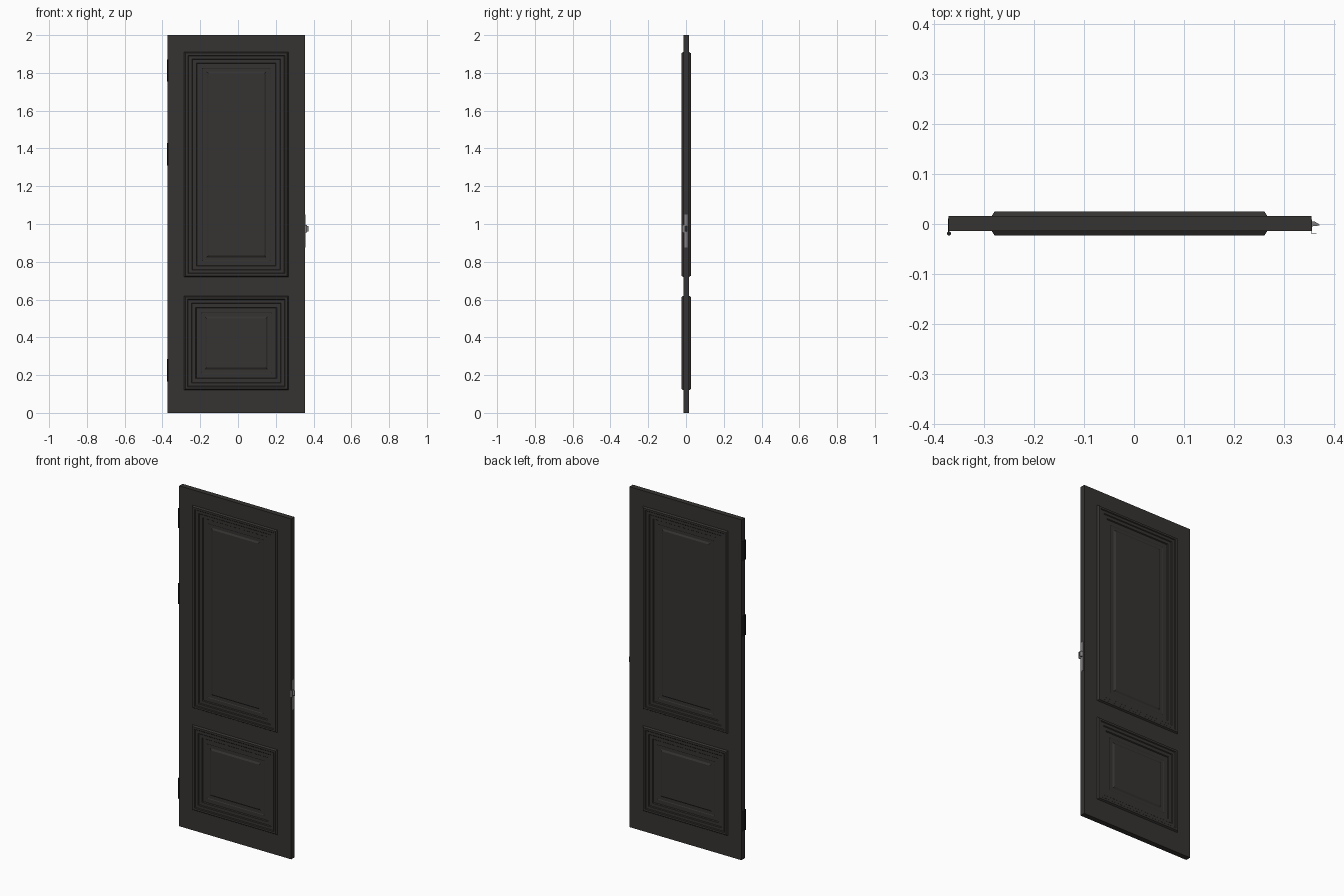
import bpy, bmesh, math
from mathutils import Vector

if "Cube" in bpy.data.objects:
    bpy.data.objects.remove(bpy.data.objects["Cube"])

YC, HALF = 0.001, 0.0155            # slab centre plane and half thickness
XL, XR, PL, PR = -0.372, 0.356, -0.285, 0.267


def material(name, rgb):
    m = bpy.data.materials.new(name)
    m.diffuse_color = (*rgb, 1)
    m.use_nodes = True
    m.node_tree.nodes["Principled BSDF"].inputs["Base Color"].default_value = m.diffuse_color
    return m


WOOD = material("dark_paint", (0.036, 0.033, 0.031))
IRON = material("black_iron", (0.012, 0.012, 0.012))
STEEL = material("steel", (0.22, 0.21, 0.21))


def make(name, bm, mat):
    bmesh.ops.remove_doubles(bm, verts=bm.verts, dist=1e-5)
    bmesh.ops.recalc_face_normals(bm, faces=bm.faces)
    me = bpy.data.meshes.new(name)
    bm.to_mesh(me)
    bm.free()
    me.materials.append(mat)
    ob = bpy.data.objects.new(name, me)
    bpy.context.collection.objects.link(ob)
    return ob


def box(name, lo, hi, mat):
    bm = bmesh.new()
    bmesh.ops.create_cube(bm, size=1)
    for v in bm.verts:
        v.co = Vector([lo[i] + (v.co[i] + 0.5) * (hi[i] - lo[i]) for i in range(3)])
    return make(name, bm, mat)


# Stepped moulding: (fraction of inset, height above the slab face)
PROFILE = [(0, 0), (.05, .009), (.15, .009), (.18, .005), (.32, .005), (.35, .001),
           (.51, .001), (.54, -.004), (.74, -.004), (.77, -.006), (.92, -.006), (1, 0)]
XS = [XL, PL, PR, XR]
ZS = [0, 0.12, 0.62, 0.72, 1.91, 2.0]
PANELS = {1: (0.12, 0.12), 3: (0.128, 0.112)}   # row: inset in x, inset in z


def rect(bm, x0, x1, z0, z1, y):
    return [bm.verts.new((x, y, z)) for x, z in ((x0, z0), (x1, z0), (x1, z1), (x0, z1))]


# Door leaf: both faces with moulded panels
bm = bmesh.new()
for side in (-1, 1):
    y = YC + side * HALF
    for i in range(3):
        for j in range(5):
            x0, x1, z0, z1 = XS[i], XS[i + 1], ZS[j], ZS[j + 1]
            if i == 1 and j in PANELS:
                dx, dz = PANELS[j]
                loops = [rect(bm, x0 + f * dx, x1 - f * dx, z0 + f * dz, z1 - f * dz,
                              y + side * h) for f, h in PROFILE]
                for a, b in zip(loops, loops[1:]):
                    for k in range(4):
                        n = (k + 1) % 4
                        bm.faces.new((a[k], a[n], b[n], b[k]))
                bm.faces.new(loops[-1])
            else:
                bm.faces.new(rect(bm, x0, x1, z0, z1, y))
# Door edges
bmesh.ops.remove_doubles(bm, verts=bm.verts, dist=1e-5)
bmesh.ops.bridge_loops(bm, edges=[e for e in bm.edges if e.is_boundary])
make("door_leaf", bm, WOOD)


# Hinges: knuckle barrel and leaf let into the edge
def hinge(n, z0, z1):
    bm = bmesh.new()
    bmesh.ops.create_cone(bm, cap_ends=True, segments=16, radius1=0.004, radius2=0.004,
                          depth=z1 - z0)
    bmesh.ops.translate(bm, verts=bm.verts, vec=(-0.371, YC - 0.020, (z0 + z1) / 2))
    ob = make(f"hinge_barrel_{n}", bm, IRON)
    for p in ob.data.polygons:
        p.use_smooth = len(p.vertices) == 4
    box(f"hinge_leaf_{n}", (XL - 0.001, YC - 0.018, z0), (XL + 0.001, YC + 0.010, z1), IRON)


for n, (z0, z1) in enumerate([(0.165, 0.285), (1.31, 1.43), (1.755, 1.87)]):
    hinge(n, z0, z1)

# Lock face plate
box("lock_plate", (XR - 0.002, -0.009, 0.875), (XR + 0.001, 0.009, 1.05), STEEL)

# Bevelled latch bolt
bm = bmesh.new()
outline = [(XR - 0.002, -0.005), (XR + 0.016, -0.003), (XR + 0.016, -0.001),
           (XR + 0.006, 0.005), (XR - 0.002, 0.005)]
f = bm.faces.new([bm.verts.new((x, y, 0.96)) for x, y in outline])
top = bmesh.ops.extrude_face_region(bm, geom=[f])["geom"]
bmesh.ops.translate(bm, verts=[v for v in top if isinstance(v, bmesh.types.BMVert)],
                    vec=(0, 0, 0.03))
make("latch_bolt", bm, STEEL)

# Strike lip at the front corner
box("strike_leaf", (XR, -0.019, 0.955), (XR + 0.0012, -0.009, 0.995), STEEL)
box("strike_lip", (XR, -0.020, 0.955), (XR + 0.010, -0.019, 0.995), STEEL)
